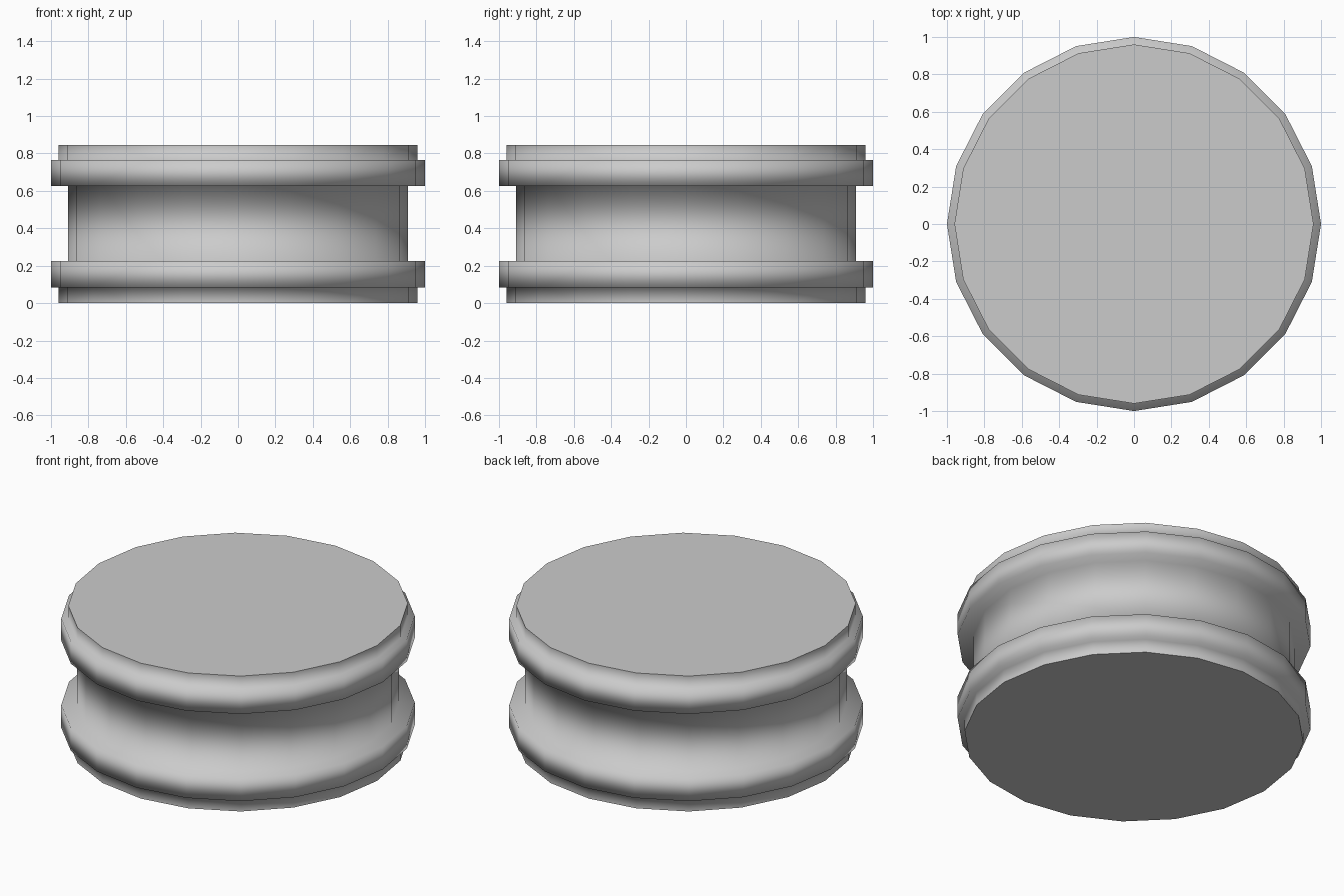
import bpy, bmesh, math

if "Cube" in bpy.data.objects:
    bpy.data.objects.remove(bpy.data.objects["Cube"])

SIDES = 20
# Half profile of the spool, bottom to top: (radius, z)
PROFILE = [(0.96, 0.0), (0.96, 0.083), (1.0, 0.083), (1.0, 0.225), (0.91, 0.225),
           (0.91, 0.627), (1.0, 0.627), (1.0, 0.765), (0.96, 0.765), (0.96, 0.845)]

bm = bmesh.new()

# Rings of vertices, one per profile point
rings = []
for r, z in PROFILE:
    rings.append([bm.verts.new((r * math.cos(math.tau * i / SIDES),
                                r * math.sin(math.tau * i / SIDES), z))
                  for i in range(SIDES)])

# Walls and ledges, shaded smooth
for low, high in zip(rings, rings[1:]):
    for i in range(SIDES):
        j = (i + 1) % SIDES
        bm.faces.new((low[i], low[j], high[j], high[i])).smooth = True

# Flat end caps with crisp rims
for ring in (rings[0][::-1], rings[-1]):
    cap = bm.faces.new(ring)
    cap.smooth = False
    for edge in cap.edges:
        edge.smooth = False

mesh = bpy.data.meshes.new("grooved_disc")
bm.to_mesh(mesh)
bm.free()
disc = bpy.data.objects.new("grooved_disc", mesh)
bpy.context.collection.objects.link(disc)
